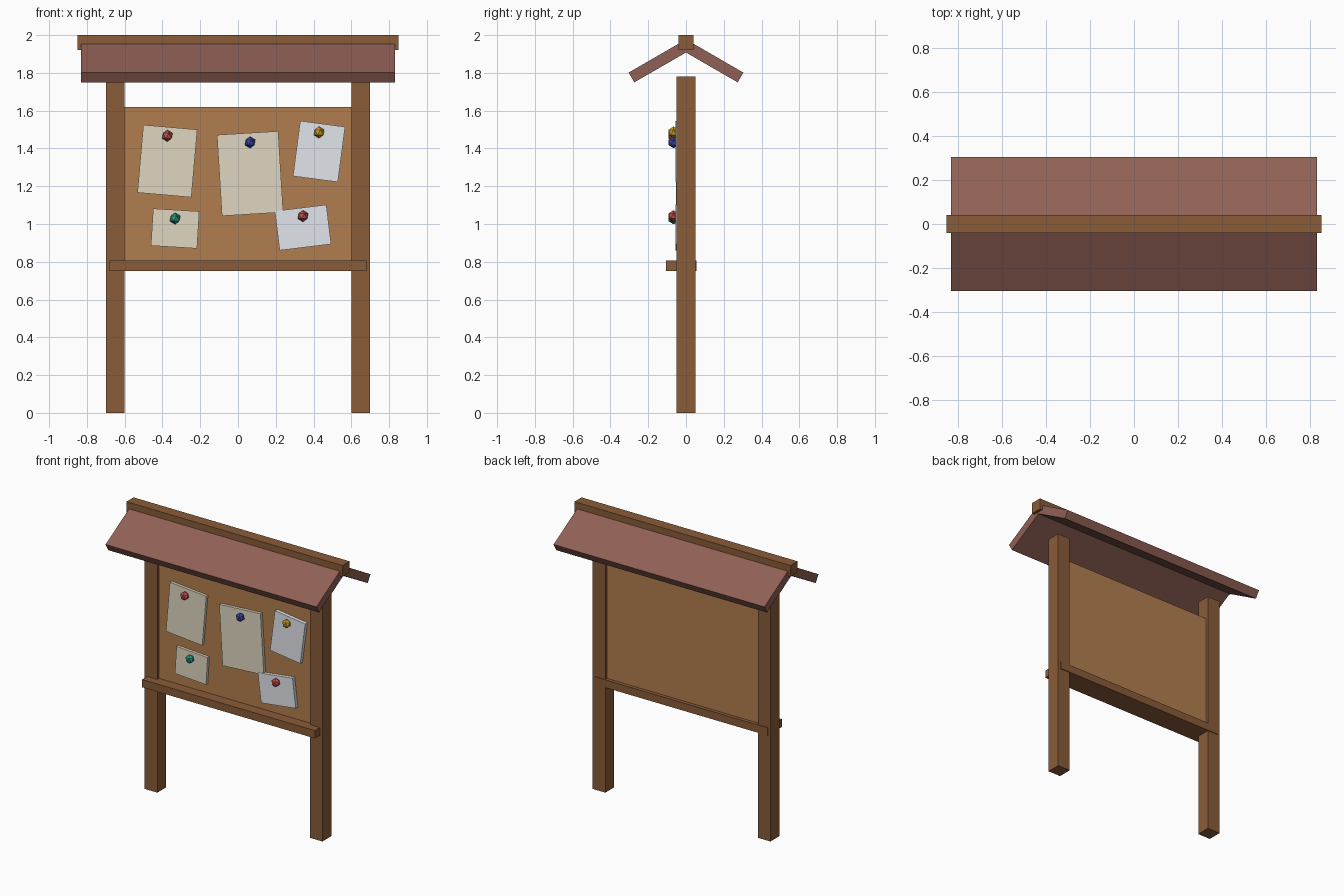
import bpy
from math import radians

if "Cube" in bpy.data.objects:
    bpy.data.objects.remove(bpy.data.objects["Cube"])


def material(name, r, g, b):
    m = bpy.data.materials.new(name)
    lin = [(c / 255) ** 2.2 for c in (r, g, b)]
    m.diffuse_color = (*lin, 1)
    m.use_nodes = True
    m.node_tree.nodes["Principled BSDF"].inputs["Base Color"].default_value = m.diffuse_color
    return m


WOOD = material("wood", 136, 92, 59)
CORK = material("cork", 176, 125, 80)
ROOF = material("roof_red", 143, 97, 86)
CREAM = material("cream_paper", 222, 213, 190)
WHITE = material("white_paper", 224, 228, 234)
RED = material("red_pin", 190, 80, 76)
BLUE = material("blue_pin", 60, 72, 160)
GOLD = material("gold_pin", 205, 155, 40)
TEAL = material("teal_pin", 50, 150, 130)


def box(name, centre, size, mat, rot=(0, 0, 0)):
    bpy.ops.mesh.primitive_cube_add(size=1, location=centre,
                                    rotation=[radians(a) for a in rot])
    ob = bpy.context.object
    ob.name = name
    ob.scale = size
    bpy.ops.object.transform_apply(location=False, rotation=False, scale=True)
    ob.data.materials.append(mat)
    return ob


# Posts
for side, name in ((-1, "left_post"), (1, "right_post")):
    box(name, (side * 0.65, 0, 0.89), (0.1, 0.1, 1.78), WOOD)

# Cork board and the ledge beneath it
box("board", (0, 0, 1.2), (1.21, 0.06, 0.84), CORK)
box("ledge", (0, -0.026, 0.778), (1.36, 0.162, 0.055), WOOD)

# Roof slabs and ridge beam
for side, name in ((-1, "front_roof"), (1, "back_roof")):
    box(name, (0, side * 0.148, 1.857), (1.66, 0.325, 0.06), ROOF,
        (-side * 30, 0, 0))
box("ridge_beam", (0, 0, 1.96), (1.7, 0.08, 0.08), WOOD)

# Notes: x, z, width, height, tilt, front y, paper, pin height, pin colour
notes = [
    (-0.374, 1.333, 0.287, 0.36, 5, -0.050, CREAM, 1.467, RED),
    (0.064, 1.267, 0.325, 0.43, -3.5, -0.052, CREAM, 1.432, BLUE),
    (0.429, 1.384, 0.24, 0.295, 7.5, -0.055, WHITE, 1.485, GOLD),
    (-0.333, 0.976, 0.245, 0.197, 3.5, -0.050, CREAM, 1.029, TEAL),
    (0.344, 0.981, 0.275, 0.21, -7, -0.055, WHITE, 1.042, RED),
]
for i, (x, z, w, h, tilt, y, paper, pin_z, pin_mat) in enumerate(notes, 1):
    box(f"note_{i}", (x, y + 0.0125, z), (w, 0.025, h), paper, (0, tilt, 0))
    # Low-poly pin head
    bpy.ops.mesh.primitive_ico_sphere_add(subdivisions=1, radius=0.031,
                                          location=(x, -0.066, pin_z))
    pin = bpy.context.object
    pin.name = f"pin_{i}"
    pin.data.materials.append(pin_mat)
